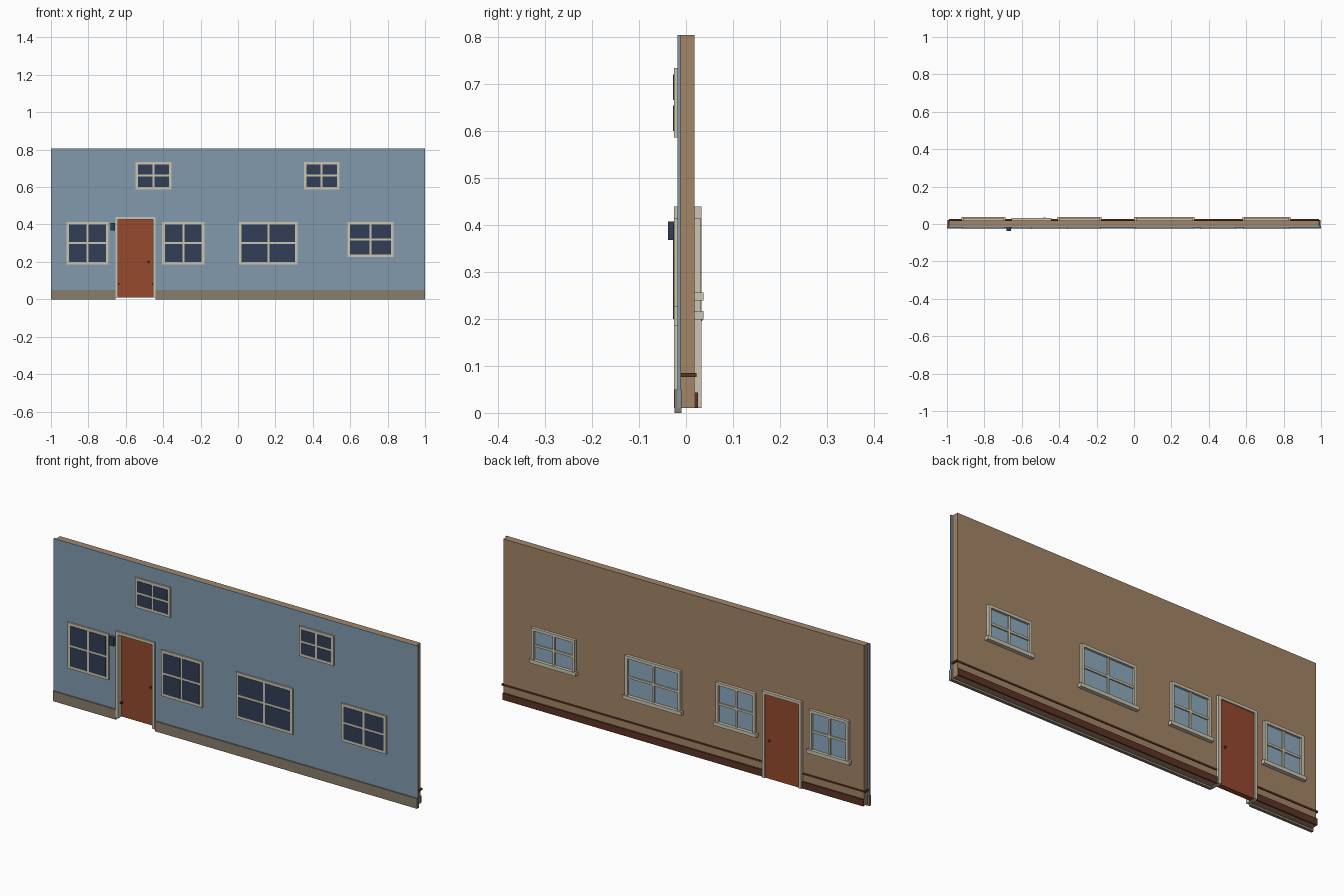
import bpy, bmesh

if "Cube" in bpy.data.objects:
    bpy.data.objects.remove(bpy.data.objects["Cube"])


def material(name, r, g, b):
    lin = lambda c: ((c / 255 + 0.055) / 1.055) ** 2.4
    m = bpy.data.materials.new(name)
    m.diffuse_color = (lin(r), lin(g), lin(b), 1)
    m.use_nodes = True
    m.node_tree.nodes["Principled BSDF"].inputs["Base Color"].default_value = m.diffuse_color
    return m


BLUE = material("blue siding", 129, 154, 174)
TAN = material("tan wall", 163, 133, 103)
STONE = material("grey foundation", 138, 124, 109)
CREAM = material("cream trim", 204, 197, 176)
NAVY = material("dark glass", 50, 62, 88)
SKY = material("light glass", 141, 170, 190)
DOOR = material("rust door", 150, 74, 45)
BROWN = material("dark wood", 92, 52, 38)
METAL = material("dark metal", 85, 80, 75)


def finish(name, bm, mat):
    bmesh.ops.recalc_face_normals(bm, faces=bm.faces)
    me = bpy.data.meshes.new(name)
    bm.to_mesh(me)
    bm.free()
    me.materials.append(mat)
    ob = bpy.data.objects.new(name, me)
    bpy.context.collection.objects.link(ob)
    return ob


def boxes(name, mat, *specs):
    """One object from boxes given as (x0, x1, y0, y1, z0, z1)."""
    bm = bmesh.new()
    for x0, x1, y0, y1, z0, z1 in specs:
        vs = bmesh.ops.create_cube(bm, size=1)["verts"]
        for v in vs:
            v.co = (x1 if v.co.x > 0 else x0, y1 if v.co.y > 0 else y0, z1 if v.co.z > 0 else z0)
    return finish(name, bm, mat)


def slab(name, mat, outline, y0, y1):
    """Extrude an x-z outline from y0 to y1."""
    bm = bmesh.new()
    face = bm.faces.new([bm.verts.new((x, y0, z)) for x, z in outline])
    ext = bmesh.ops.extrude_face_region(bm, geom=[face])["geom"]
    for v in ext:
        if isinstance(v, bmesh.types.BMVert):
            v.co.y = y1
    return finish(name, bm, mat)


def ring(x0, x1, y0, y1, z0, z1, w):
    """Four boxes forming a rectangular frame."""
    return [(x0, x0 + w, y0, y1, z0, z1), (x1 - w, x1, y0, y1, z0, z1),
            (x0 + w, x1 - w, y0, y1, z0, z0 + w), (x0 + w, x1 - w, y0, y1, z1 - w, z1)]


def bars(x0, x1, y0, y1, z0, z1, w=0.011):
    """Cross-shaped glazing bars."""
    cx, cz, h = (x0 + x1) / 2, (z0 + z1) / 2, w / 2
    return [(cx - h, cx + h, y0, y1, z0, z1),
            (x0, cx - h, y0, y1, cz - h, cz + h), (cx + h, x1, y0, y1, cz - h, cz + h)]


# Doorway limits
DL, DR, DT = -0.655, -0.44, 0.44
JAMB = 0.014


def wall_outline(half, top):
    return [(-half, 0.01), (DL + 0.005, 0.01), (DL + 0.005, DT - 0.005), (DR - 0.005, DT - 0.005),
            (DR - 0.005, 0.01), (half, 0.01), (half, top), (-half, top)]


# Wall layers
slab("inner_wall", TAN, wall_outline(0.99, 0.805), -0.012, 0.018)
slab("outer_siding", BLUE, wall_outline(1.0, 0.805), -0.018, -0.012)
boxes("foundation", STONE, (-1, DL, -0.024, -0.010, 0, 0.05), (DR, 1, -0.024, -0.010, 0, 0.05))

# Inside trim
boxes("baseboard", BROWN, (-0.99, DL, 0.018, 0.026, 0.01, 0.043), (DR, 0.99, 0.018, 0.026, 0.01, 0.043))
boxes("wall_rail", BROWN, (-0.998, DL + 0.021, -0.011, 0.022, 0.077, 0.085),
      (DR - 0.021, 0.998, -0.011, 0.022, 0.077, 0.085))

# Door
boxes("door_frame", CREAM, (DL, DL + JAMB, -0.026, 0.033, 0.01, DT), (DR - JAMB, DR, -0.026, 0.033, 0.01, DT),
      (DL + JAMB, DR - JAMB, -0.026, 0.033, DT - JAMB, DT))
boxes("door_leaf", DOOR, (DL + JAMB, DR - JAMB, 0.002, 0.027, 0.01, DT - JAMB))
bm = bmesh.new()
for y in (-0.001, 0.030):
    vs = bmesh.ops.create_icosphere(bm, subdivisions=2, radius=0.006)["verts"]
    bmesh.ops.translate(bm, verts=vs, vec=(-0.478, y, 0.2))
finish("door_knobs", bm, METAL)

# Wall lamp beside the door
boxes("wall_lamp", NAVY, (-0.683, -0.657, -0.038, -0.018, 0.368, 0.408))


def window(name, x0, x1, z0, z1, inside=True):
    w = 0.014
    a, b, c, d = x0 + w, x1 - w, z0 + w, z1 - w
    # outer frame, with thin dark panes standing just proud of it
    boxes(name + "_outer_frame", CREAM, (x0, x1, -0.026, -0.017, z0, z1))
    cx, cz, h = (a + b) / 2, (c + d) / 2, 0.0055
    boxes(name + "_outer_panes", NAVY, *[(p, q, -0.028, -0.0255, r, s)
          for p, q in ((a, cx - h), (cx + h, b)) for r, s in ((c, cz - h), (cz + h, d))])
    if inside:
        # inner frame, glass, bars and sill
        e, f, g = x0 + 0.004, x1 - 0.004, z0 + 0.014
        boxes(name + "_inner_frame", CREAM, *ring(e, f, 0.016, 0.032, g, z1, w),
              *bars(e + w, f - w, 0.018, 0.027, g + w, d))
        boxes(name + "_inner_glass", SKY, (e + w, f - w, 0.017, 0.021, g + w, d))
        boxes(name + "_sill", CREAM, (x0 - 0.005, x1 + 0.005, 0.017, 0.037, z0 + 0.013, z0 + 0.031))


window("left_window", -0.917, -0.693, 0.186, 0.414)
window("near_door_window", -0.405, -0.18, 0.186, 0.414)
window("wide_window", 0.006, 0.318, 0.186, 0.414)
window("right_window", 0.585, 0.832, 0.226, 0.414)
window("upper_left_window", -0.548, -0.355, 0.587, 0.735, False)
window("upper_right_window", 0.352, 0.543, 0.587, 0.735, False)
